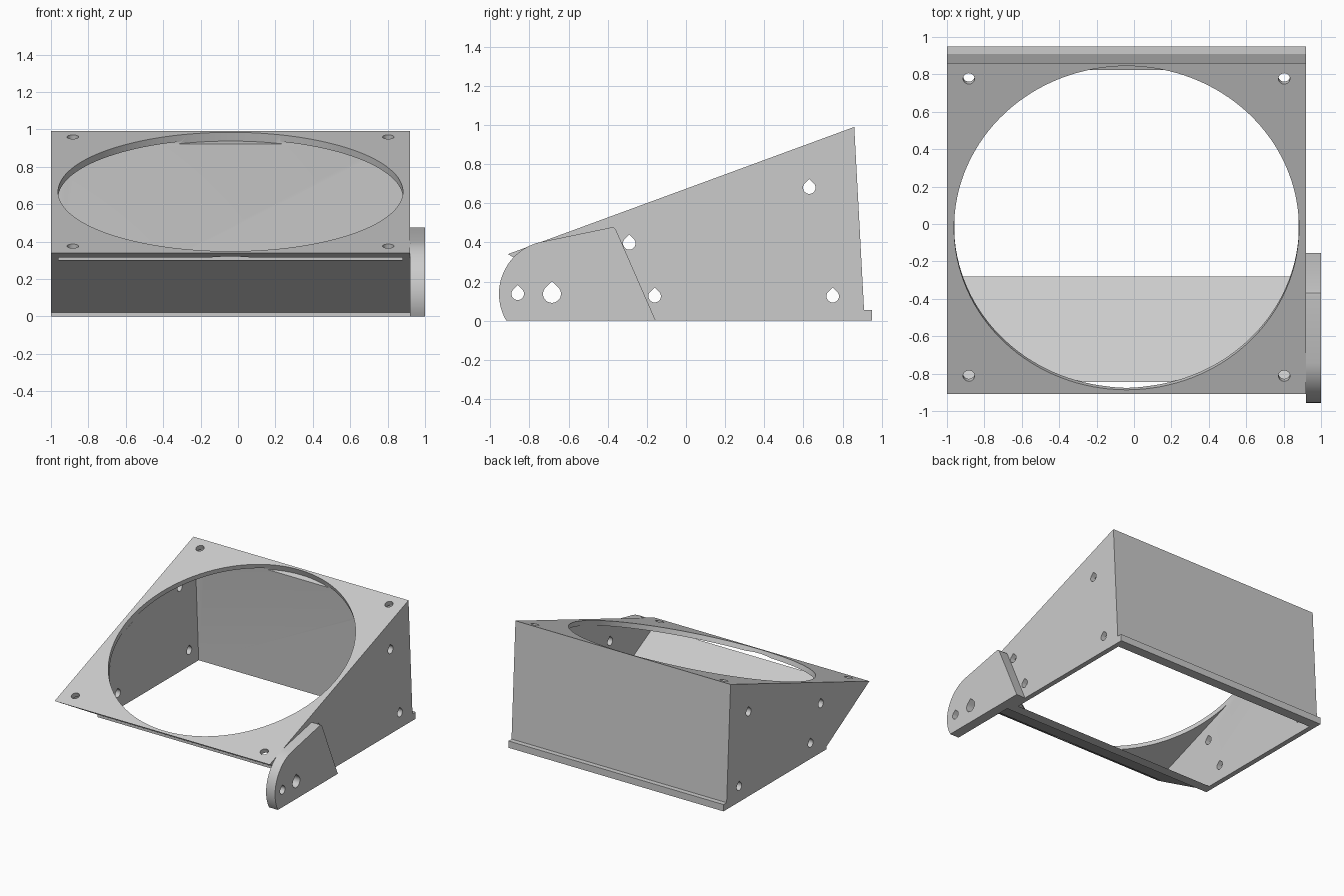
import bpy, bmesh, math
from mathutils import Matrix, Vector

if "Cube" in bpy.data.objects:
    bpy.data.objects.remove(bpy.data.objects["Cube"], do_unlink=True)

GREY = (0.6, 0.6, 0.6, 1.0)
mat = bpy.data.materials.new("plain grey")
mat.use_nodes = True
mat.diffuse_color = GREY
mat.node_tree.nodes["Principled BSDF"].inputs["Base Color"].default_value = GREY


def add_object(name, bm):
    bmesh.ops.recalc_face_normals(bm, faces=bm.faces)
    mesh = bpy.data.meshes.new(name)
    bm.to_mesh(mesh)
    bm.free()
    mesh.materials.append(mat)
    obj = bpy.data.objects.new(name, mesh)
    bpy.context.collection.objects.link(obj)
    return obj


def prism(name, profile, x0, x1):
    """Extrude a (y, z) outline along x."""
    bm = bmesh.new()
    face = bm.faces.new([bm.verts.new((x0, y, z)) for y, z in profile])
    ext = bmesh.ops.extrude_face_region(bm, geom=[face])
    moved = [g for g in ext["geom"] if isinstance(g, bmesh.types.BMVert)]
    bmesh.ops.translate(bm, verts=moved, vec=(x1 - x0, 0, 0))
    return add_object(name, bm)


def arc(cy, cz, r, a0, a1, n):
    angles = [math.radians(a0 + (a1 - a0) * i / n) for i in range(n + 1)]
    return [(cy + r * math.cos(a), cz + r * math.sin(a)) for a in angles]


def teardrop(cy, cz, r):
    """Round hole with a pointed roof, bored across the model."""
    outline = arc(cy, cz, r, 135, 405, 20) + [(cy, cz + r * 1.38)]
    return prism("hole_cutter", outline, -1.2, 1.2)


# The sloping top plane and its tilt
TIP, PEAK = Vector((-0.91, 0.34)), Vector((0.86, 0.99))
TILT = math.atan2(PEAK.y - TIP.y, PEAK.x - TIP.x)


def plate_bore(x, y, r, depth, segments):
    """Cylinder square to the sloping top, reaching a given depth below it."""
    z = TIP.y + (y - TIP.x) * math.tan(TILT)
    above = 0.1
    bm = bmesh.new()
    bmesh.ops.create_cone(
        bm, cap_ends=True, segments=segments, radius1=r, radius2=r, depth=depth + above,
        matrix=Matrix.Translation((x, y, z)) @ Matrix.Rotation(TILT, 4, "X")
        @ Matrix.Translation((0, 0, (above - depth) / 2)))
    return add_object("bore_cutter", bm)


def cut(obj, cutters):
    for cutter in cutters:
        cutter.hide_render = True
        mod = obj.modifiers.new("cut", "BOOLEAN")
        mod.operation = "DIFFERENCE"
        mod.solver = "EXACT"
        mod.object = cutter
        bpy.ops.object.select_all(action="DESELECT")
        bpy.context.view_layer.objects.active = obj
        obj.select_set(True)
        bpy.ops.object.modifier_apply(modifier=mod.name)
        bpy.data.objects.remove(cutter, do_unlink=True)
    bpy.ops.object.shade_smooth_by_angle(angle=math.radians(30))


# Wedge housing: sloping top, undercut front, back wall with a foot lip
housing = prism("wedge_housing", [
    tuple(TIP), tuple(PEAK), (0.91, 0.055), (0.95, 0.055), (0.95, 0),
    (-0.36, 0), (-0.36, 0.02)], -1, 0.92)

# Open-bottomed cavity, leaving thin walls
cavity = prism("cavity_cutter", [
    (-0.28, -0.1), (0.87, -0.1), (0.87, 0), (0.822, 0.935),
    (-0.868, 0.3145), (-0.28, 0)], -0.96, 0.88)

MID_X = -0.04
bores = [plate_bore(MID_X, -0.021, 0.922, 0.05, 128)]
bores += [plate_bore(MID_X + side * 0.843, y, 0.031, 0.06, 24)
          for side in (-1, 1) for y in (-0.812, 0.777)]

WALL_HOLES = [(0.63, 0.68), (0.75, 0.125), (-0.16, 0.125), (-0.29, 0.395)]
cut(housing, [cavity] + bores + [teardrop(y, z, 0.032) for y, z in WALL_HOLES])

# Rounded mounting ear on the left wall
PIVOT = (-0.685, 0.137)
ear = prism("mounting_ear",
            arc(*PIVOT, 0.271, 210.4, 101.8, 24)
            + [(-0.385, 0.476), (-0.37, 0.476), (-0.358, 0.464), (-0.155, 0)], 0.92, 1.0)
cut(ear, [teardrop(*PIVOT, 0.046), teardrop(-0.86, 0.137, 0.032)]
    + [teardrop(y, z, 0.032) for y, z in WALL_HOLES[2:]])
